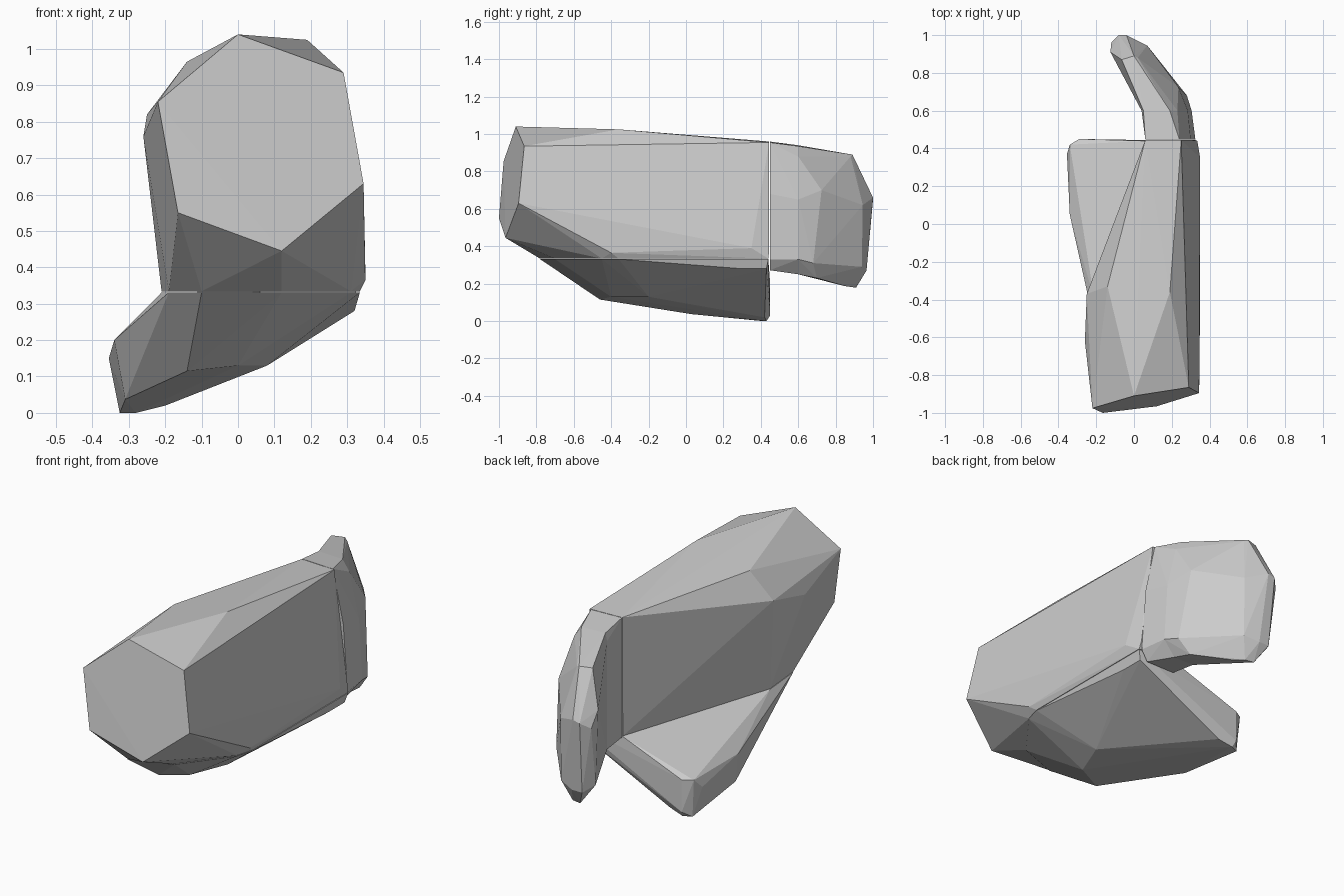
import bpy, bmesh


def hull(name, pts):
    """Faceted convex solid wrapped around a few corner points."""
    bm = bmesh.new()
    for p in pts:
        bm.verts.new(p)
    res = bmesh.ops.convex_hull(bm, input=bm.verts)
    junk = {g for g in res["geom_interior"] + res["geom_unused"]
            if isinstance(g, bmesh.types.BMVert)}
    bmesh.ops.delete(bm, geom=list(junk), context='VERTS')
    bmesh.ops.dissolve_limit(bm, angle_limit=0.03, verts=bm.verts, edges=bm.edges)
    bmesh.ops.recalc_face_normals(bm, faces=bm.faces)
    me = bpy.data.meshes.new(name)
    bm.to_mesh(me)
    bm.free()
    ob = bpy.data.objects.new(name, me)
    bpy.context.collection.objects.link(ob)
    return ob


# Flat underside outline shared by the palm and the thumb
seam = [(-0.21, -0.40), (-0.19, -0.62), (-0.10, -0.78), (0.12, -0.70),
        (0.31, -0.45), (0.335, -0.36), (0.335, 0.44), (0.06, 0.44)]

# Palm and cuff: hexagonal front opening tapering to the knuckles
palm = [(0, -0.91, 1.04), (0.29, -0.865, 0.935), (0.345, -0.895, 0.63),
        (0.12, -0.965, 0.445), (-0.165, -1.0, 0.55), (-0.22, -0.975, 0.855),
        (-0.14, -0.33, 0.965), (0.19, -0.36, 1.025),
        (-0.25, -0.37, 0.82), (-0.26, -0.62, 0.76),
        (0.35, -0.40, 0.365), (0.35, 0.35, 0.39),
        (0.06, 0.445, 0.96), (0.25, 0.445, 0.955), (0.325, 0.445, 0.38)]
hull("palm", palm + [(x, y, 0.334) for x, y in seam])

# Thumb wedge below the palm, reaching out to the left
thumb = [(-0.34, 0.05, 0.20), (-0.34, 0.42, 0.20), (-0.355, 0.37, 0.15),
         (-0.29, 0.45, 0.20), (-0.29, 0.45, 0.03),
         (-0.31, 0.03, 0.037), (-0.325, 0.41, 0.0), (-0.28, 0.43, 0.0),
         (-0.20, 0.42, 0.02), (-0.14, -0.46, 0.115), (0.0, -0.40, 0.13),
         (0.08, -0.20, 0.13), (0.32, 0.43, 0.28), (0.32, 0.30, 0.28)]
hull("thumb", thumb + [(x, y, 0.331) for x, y in seam])

# Knuckle band joining the palm to the fingers
band_end = [(0.04, 0.60, 0.90), (0.05, 0.60, 0.94), (0.19, 0.60, 0.935),
            (0.23, 0.60, 0.88), (0.285, 0.60, 0.65), (0.305, 0.60, 0.33),
            (0.24, 0.60, 0.25), (0.12, 0.60, 0.25), (0.04, 0.60, 0.33)]
band_start = [(0.06, 0.448, 0.96), (0.24, 0.448, 0.955), (0.30, 0.448, 0.68),
              (0.325, 0.448, 0.33), (0.29, 0.448, 0.272), (0.12, 0.448, 0.272),
              (0.06, 0.448, 0.33)]
hull("knuckle_band", band_start + band_end)

# Fingers curling over to the left
fingers = [(-0.065, 0.87, 0.89), (0.0, 0.89, 0.89), (0.02, 0.88, 0.88),
           (0.235, 0.725, 0.70), (0.28, 0.68, 0.31), (0.22, 0.70, 0.23),
           (0.07, 0.945, 0.62), (0.07, 0.94, 0.29),
           (-0.04, 1.0, 0.66), (-0.08, 1.0, 0.65), (-0.12, 0.96, 0.62),
           (-0.125, 0.91, 0.70), (-0.11, 0.91, 0.30), (-0.07, 0.965, 0.27),
           (-0.01, 0.965, 0.27), (-0.02, 0.91, 0.18), (0.03, 0.90, 0.18),
           (0.07, 0.85, 0.187)]
hull("fingers", band_end + fingers)
